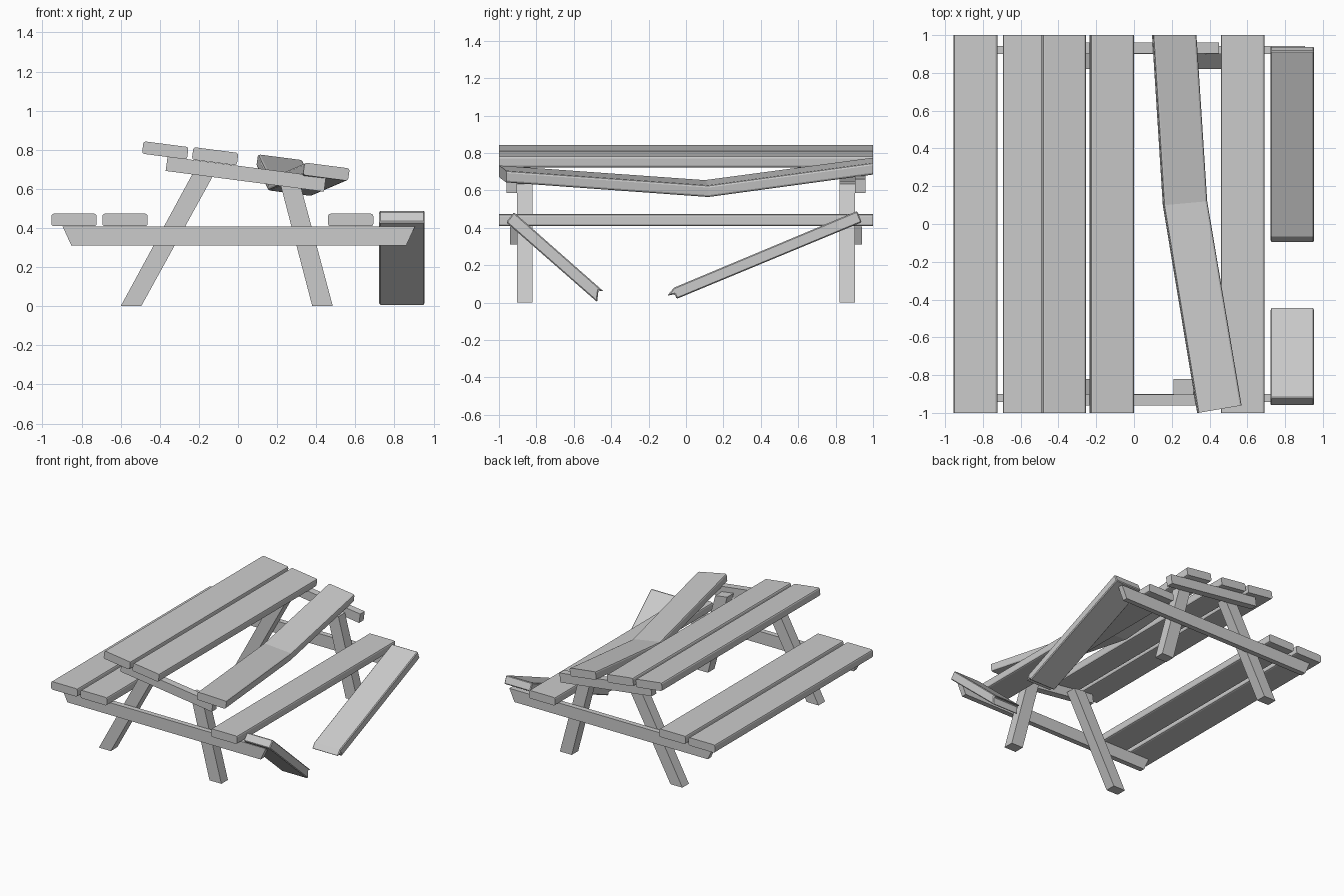
import bpy, bmesh, math

if "Cube" in bpy.data.objects:
    bpy.data.objects.remove(bpy.data.objects["Cube"])


def loft(name, rings):
    """Skin a list of equal-length point rings and cap both ends."""
    bm = bmesh.new()
    vr = [[bm.verts.new(p) for p in ring] for ring in rings]
    n = len(vr[0])
    for a, b in zip(vr, vr[1:]):
        for i in range(n):
            j = (i + 1) % n
            bm.faces.new((a[i], a[j], b[j], b[i]))
    bm.faces.new(vr[0])
    bm.faces.new(vr[-1])
    bmesh.ops.recalc_face_normals(bm, faces=bm.faces)
    me = bpy.data.meshes.new(name)
    bm.to_mesh(me)
    bm.free()
    ob = bpy.data.objects.new(name, me)
    bpy.context.collection.objects.link(ob)
    return ob


def section(cx, cz, y, tilt=0.0, skew=0.0, w=0.232, t=0.064, r=0.012):
    """Rounded plank cross-section; skew turns the cut in plan."""
    c, s = math.cos(tilt), math.sin(tilt)
    ring = []
    for k, (sx, sz) in enumerate([(1, 1), (-1, 1), (-1, -1), (1, -1)]):
        for m in range(3):
            a = math.radians(90 * k + 45 * m)
            u = sx * (w / 2 - r) + r * math.cos(a)
            v = sz * (t / 2 - r) + r * math.sin(a)
            ring.append((cx + u * c - v * s, y + skew * u, cz + u * s + v * c))
    return ring


def plank(name, cx, cz, tilt=0.0):
    return loft(name, [section(cx, cz, y, tilt) for y in (-1, 1)])


def beam(name, profile, y0, y1):
    """Front-view profile (x, z) extruded along y."""
    return loft(name, [[(x, y, z) for x, z in profile] for y in (y0, y1)])


TILT = math.radians(-7.4)

# Intact seat planks
plank("seat_outer_left", -0.839, 0.441)
plank("seat_inner_left", -0.578, 0.441)
plank("seat_inner_right", 0.576, 0.441)

# Tilted tabletop planks
plank("top_plank_left", -0.372, 0.797, TILT)
plank("top_plank_middle", -0.117, 0.767, TILT)

# Tabletop plank snapped and sagging in the middle
loft("top_plank_bent", [section(0.452, 0.688, -0.98, TILT, 0.17),
                        section(0.270, 0.610, 0.11, TILT, 0.09),
                        section(0.213, 0.730, 1.0, TILT)])

# Outer right seat plank broken into two fallen halves (y, z side profiles)
halves = {
    "broken_seat_back": [(0.915, 0.49), (-0.065, 0.08), (-0.10, 0.037),
                         (-0.06, 0.045), (-0.05, 0.02), (0.94, 0.43)],
    "broken_seat_front": [(-0.92, 0.483), (-0.44, 0.06), (-0.468, 0.065),
                          (-0.475, 0.003), (-0.962, 0.43)],
}
for name, prof in halves.items():
    ob = loft(name, [[(x, y, z) for y, z in prof] for x in (0.722, 0.954)])
    bev = ob.modifiers.new("edge", "BEVEL")
    bev.width = 0.006
    bev.segments = 1

# Frame at each end: two legs, a seat beam and a tabletop beam
for end, s in (("front", -1), ("back", 1)):
    beam(end + "_leg_left", [(-0.60, 0), (-0.495, 0), (-0.115, 0.69), (-0.22, 0.70)],
         s * 0.82, s * 0.903)
    beam(end + "_leg_right", [(0.38, 0), (0.485, 0), (0.315, 0.635), (0.21, 0.65)],
         s * 0.82, s * 0.903)
    beam(end + "_seat_beam", [(-0.897, 0.408), (-0.852, 0.31), (0.86, 0.31), (0.905, 0.408)],
         s * 0.9, s * 0.942)
    beam(end + "_top_beam", [(-0.36, 0.765), (-0.37, 0.692), (0.44, 0.586), (0.45, 0.66)],
         s * 0.903, s * 0.96)
